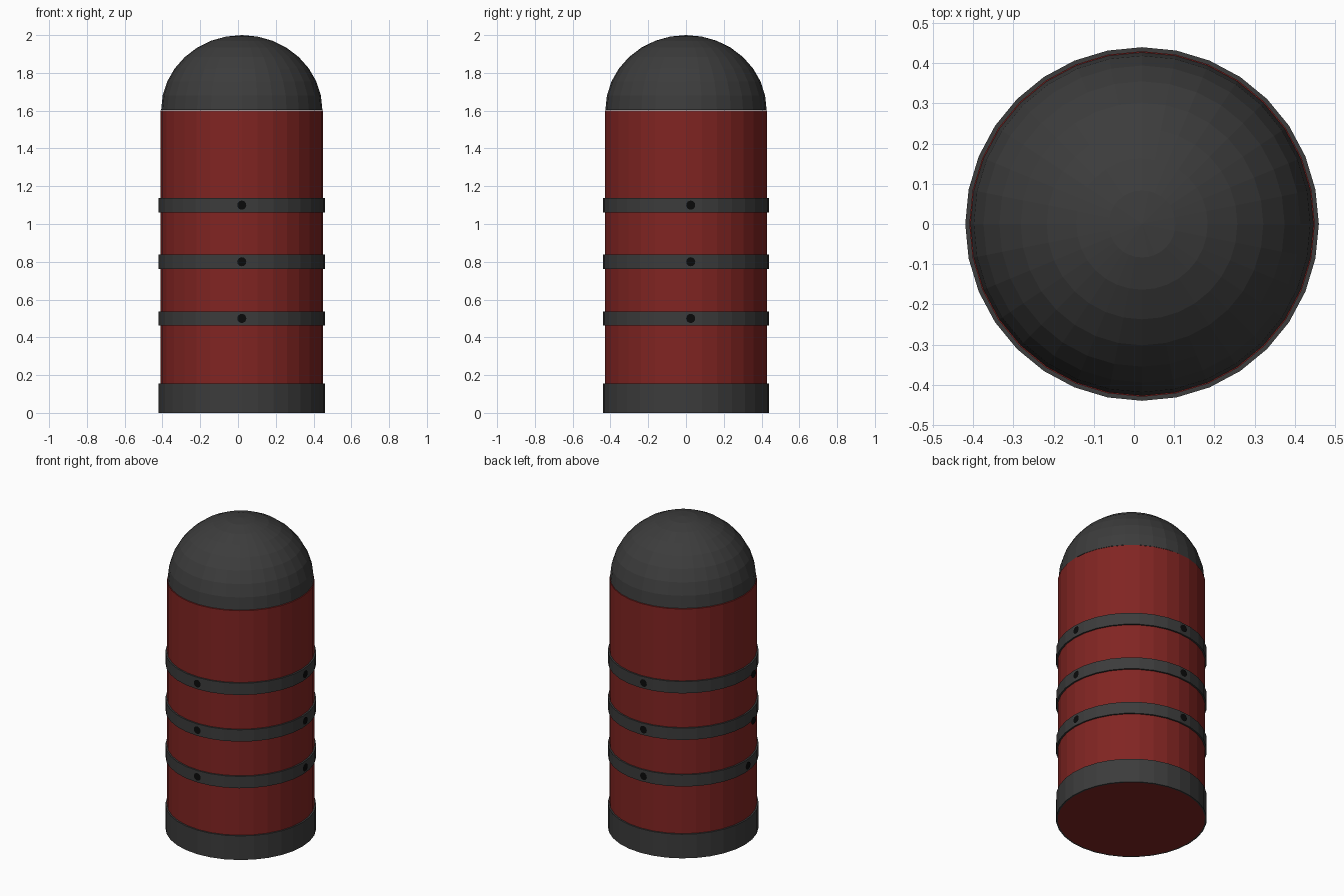
import bpy, bmesh
from math import sin, cos, pi
from mathutils import Matrix, Vector

if "Cube" in bpy.data.objects:
    bpy.data.objects.remove(bpy.data.objects["Cube"])

CX = 0.02      # axis of the canister
SIDES = 32


def material(name, rgb):
    m = bpy.data.materials.new(name)
    m.diffuse_color = (*rgb, 1)
    m.use_nodes = True
    m.node_tree.nodes["Principled BSDF"].inputs["Base Color"].default_value = m.diffuse_color
    return m


RED = material("dark_red", (0.22, 0.018, 0.016))
GREY = material("dark_grey", (0.045, 0.045, 0.045))
BLACK = material("black", (0.003, 0.003, 0.003))


def finish(bm, name, mat, normals=True):
    if normals:
        bmesh.ops.recalc_face_normals(bm, faces=bm.faces)
    me = bpy.data.meshes.new(name)
    bm.to_mesh(me)
    bm.free()
    me.materials.append(mat)
    ob = bpy.data.objects.new(name, me)
    bpy.context.collection.objects.link(ob)
    return ob


def lathe(name, profile, mat, closed=False):
    """Spin an (r, z) profile round the canister axis."""
    bm = bmesh.new()
    vs = [bm.verts.new((CX + r, 0, z)) for r, z in profile]
    pairs = list(zip(vs, vs[1:])) + ([(vs[-1], vs[0])] if closed else [])
    es = [bm.edges.new(p) for p in pairs]
    bmesh.ops.spin(bm, geom=vs + es, cent=(CX, 0, 0), axis=(0, 0, 1),
                   angle=2 * pi, steps=SIDES)
    bmesh.ops.remove_doubles(bm, verts=bm.verts, dist=1e-5)
    return finish(bm, name, mat)


def band(name, z0, z1):
    return lathe(name, [(0.43, z0), (0.44, z0), (0.44, z1), (0.43, z1)], GREY, True)


def disc(name, pos, direction):
    """Flat rivet face looking along direction."""
    bm = bmesh.new()
    rot = Vector(direction).to_track_quat('Z', 'Y').to_matrix().to_4x4()
    bmesh.ops.create_circle(bm, cap_ends=True, segments=16, radius=0.024,
                            matrix=Matrix.Translation(pos) @ rot)
    return finish(bm, name, BLACK, False)


# main body and domed cap
lathe("body", [(0, 0), (0.43, 0), (0.43, 1.6), (0, 1.6)], RED)
lathe("dome", [(0.427 * cos(i * pi / 16), 1.603 + 0.397 * sin(i * pi / 16))
               for i in range(8)] + [(0, 2.0)], GREY)

# base collar and three bands with four rivets each
band("base_collar", 0, 0.155)
for i, z in enumerate((0.5, 0.8, 1.1)):
    band(f"band_{i}", z - 0.038, z + 0.038)
    disc(f"rivet_front_{i}", (CX, -0.443, z), (0, -1, 0))
    disc(f"rivet_back_{i}", (-0.007, 0.443, z), (0, 1, 0))
    disc(f"rivet_right_{i}", (0.462, 0.025, z), (1, 0, 0))
    disc(f"rivet_left_{i}", (-0.423 if i == 0 else -0.462, -0.027, z), (-1, 0, 0))
